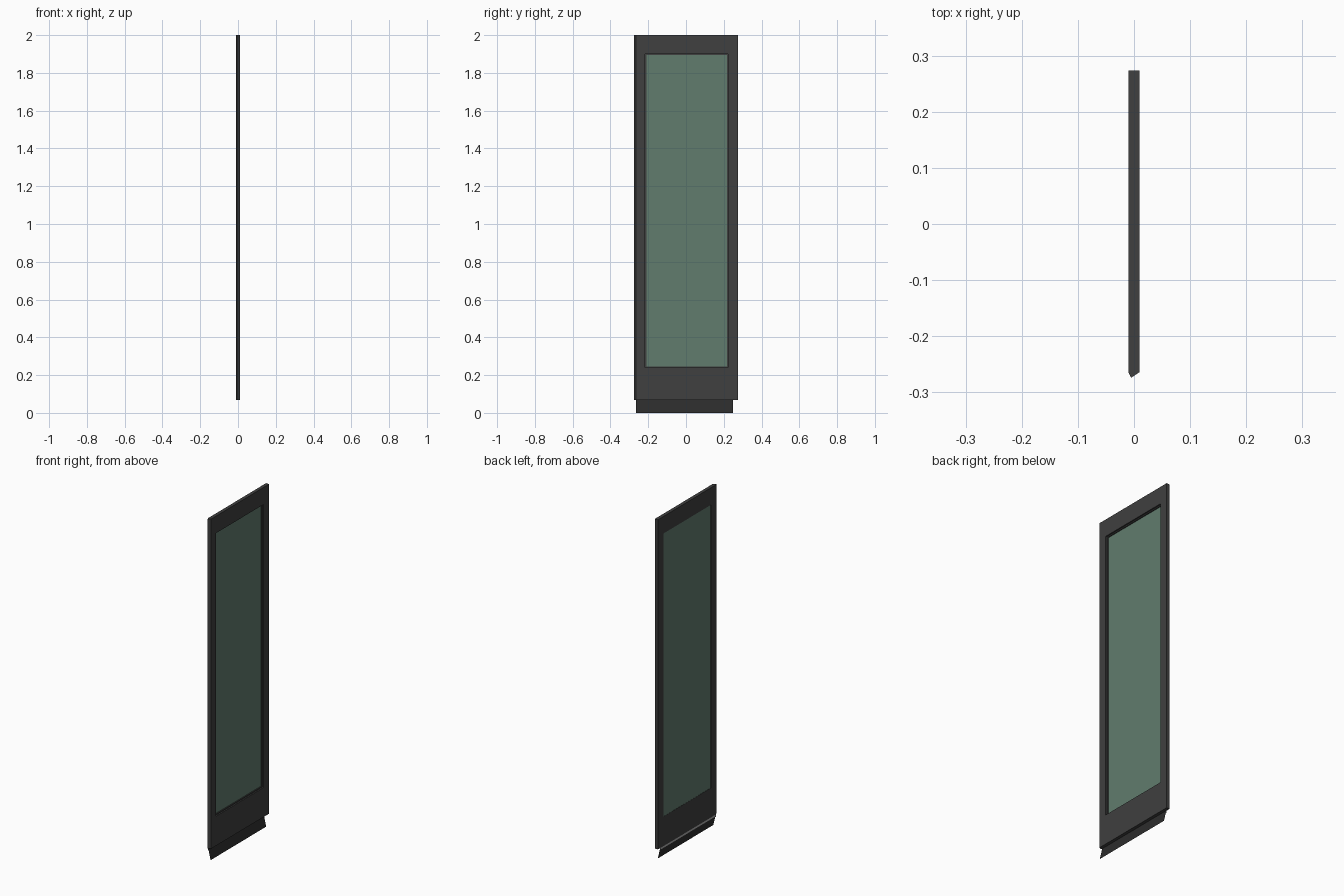
import bpy, bmesh

if "Cube" in bpy.data.objects:
    bpy.data.objects.remove(bpy.data.objects["Cube"])

def mat(name, col):
    m = bpy.data.materials.new(name)
    m.diffuse_color = col
    m.use_nodes = True
    m.node_tree.nodes["Principled BSDF"].inputs["Base Color"].default_value = m.diffuse_color
    return m

DARK = mat("dark_metal", (0.05, 0.05, 0.05, 1))
RUBBER = mat("rubber", (0.025, 0.025, 0.025, 1))
ALU = mat("aluminium", (0.4, 0.4, 0.4, 1))
GLASS = mat("green_glass", (0.12, 0.2, 0.155, 0.9))

def finish(name, bm, m):
    me = bpy.data.meshes.new(name)
    bm.to_mesh(me)
    bm.free()
    ob = bpy.data.objects.new(name, me)
    bpy.context.collection.objects.link(ob)
    me.materials.append(m)
    return ob

def prism(name, pts, vec, m):
    """Extrude a closed 3D outline along vec."""
    bm = bmesh.new()
    f = bm.faces.new([bm.verts.new(p) for p in pts])
    r = bmesh.ops.extrude_face_region(bm, geom=[f], use_keep_orig=True)
    bmesh.ops.translate(bm, vec=vec, verts=[v for v in r["geom"] if isinstance(v, bmesh.types.BMVert)])
    bmesh.ops.recalc_face_normals(bm, faces=bm.faces)
    return finish(name, bm, m)

def box(name, x, y, z, m):
    pts = [(x[0], y[0], z[0]), (x[1], y[0], z[0]), (x[1], y[1], z[0]), (x[0], y[1], z[0])]
    return prism(name, pts, (0, 0, z[1] - z[0]), m)

def sheet(name, a, b, y, m):
    """Zero-thickness strip running along y between two (x, z) points."""
    bm = bmesh.new()
    pts = [(a[0], y[0], a[1]), (b[0], y[0], b[1]), (b[0], y[1], b[1]), (a[0], y[1], a[1])]
    bm.faces.new([bm.verts.new(p) for p in pts])
    return finish(name, bm, m)

T = 0.01                     # half thickness
Y0, Y1 = -0.216, 0.223       # window opening
Z0, Z1 = 0.24, 1.9
BOT, TOP = 0.067, 2.0

# Leading stile with pointed edge
edge = [(-T, Y0), (-T, -0.264), (-0.005, -0.274), (T, -0.264), (T, Y0)]
prism("leading_stile", [(x, y, BOT) for x, y in edge], (0, 0, TOP - BOT), DARK)

# Hinge stile and rails
box("hinge_stile", (-T, T), (Y1, 0.274), (BOT, TOP), DARK)
box("bottom_rail", (-T, T), (Y0, Y1), (BOT, Z0), DARK)
box("top_rail", (-T, T), (Y0, Y1), (Z1, TOP), DARK)

# Glass pane, set towards the inner side
box("glass_pane", (-0.009, -0.004), (Y0, Y1), (Z0, Z1), GLASS)

# Slim glazing beads
W = 0.006
for n, y, z in (("top", (Y0, Y1), (Z1 - W, Z1)), ("bottom", (Y0, Y1), (Z0, Z0 + W)),
                ("left", (Y0, Y0 + W), (Z0 + W, Z1 - W)), ("right", (Y1 - W, Y1), (Z0 + W, Z1 - W))):
    box("glazing_bead_" + n, (-0.004, 0.002), y, z, DARK)

# Slanted rubber sweep and its holding strip
span = (-0.265, 0.25)
sheet("door_sweep", (-0.008, BOT), (0.008, 0.0), span, RUBBER)
sheet("sweep_holder", (-0.0095, BOT), (-0.0095, 0.053), span, ALU)
